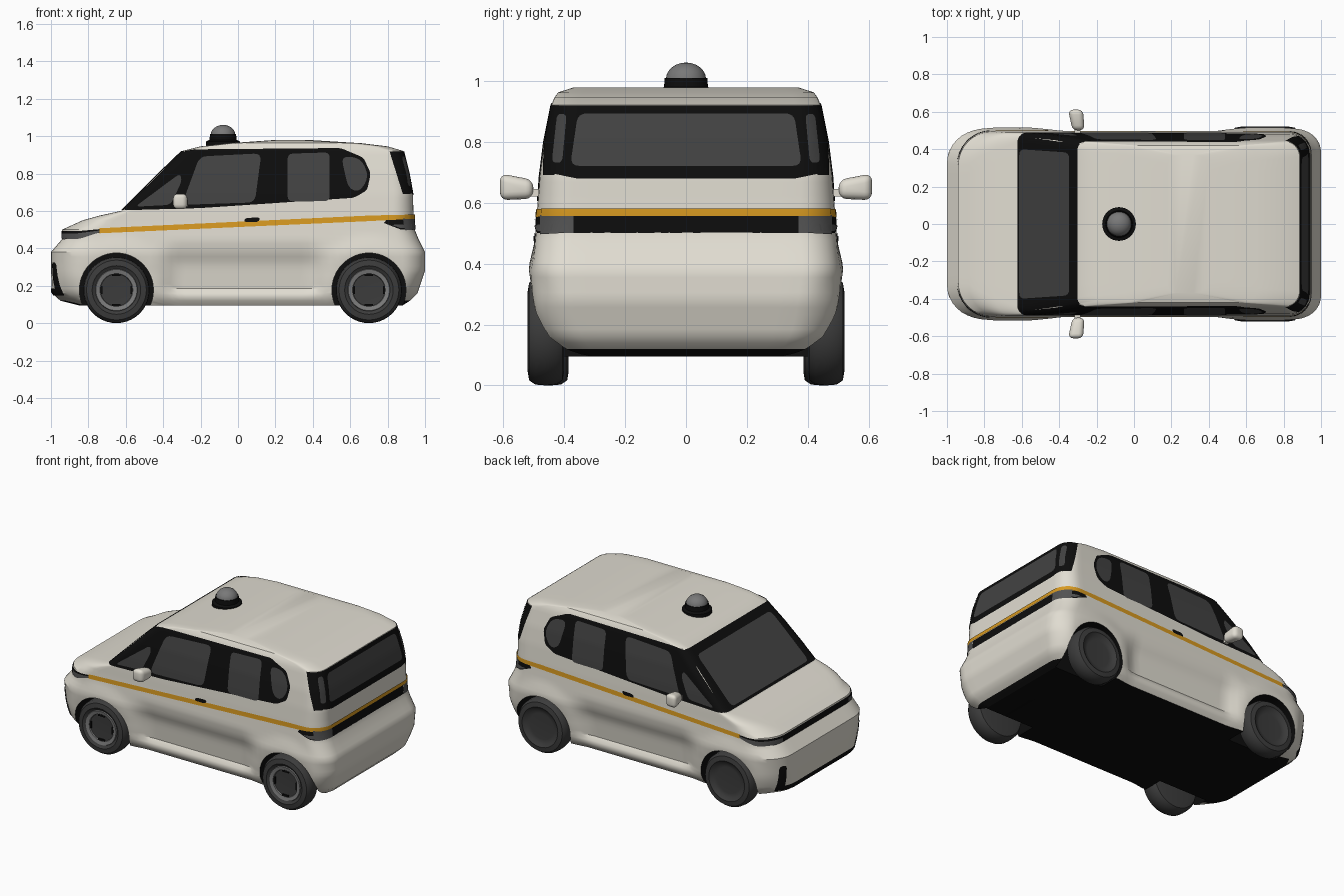
import bpy, bmesh, math
from mathutils import Vector, Matrix
from mathutils.bvhtree import BVHTree

if "Cube" in bpy.data.objects:
    bpy.data.objects.remove(bpy.data.objects["Cube"])


def mat(name, r, g, b):
    m = bpy.data.materials.new(name)
    m.diffuse_color = (r, g, b, 1)
    m.use_nodes = True
    m.node_tree.nodes["Principled BSDF"].inputs["Base Color"].default_value = m.diffuse_color
    return m


WHITE = mat("cream paint", .75, .72, .64)
BLACK = mat("black trim", .004, .004, .004)
GLASS = mat("dark glass", .055, .055, .055)
ORANGE = mat("orange stripe", .68, .32, .015)
TYRE = mat("tyre grey", .045, .045, .045)
RIM = mat("rim grey", .2, .2, .2)
LAMP = mat("lamp grey", .085, .085, .085)
DOME = mat("dome grey", .19, .19, .19)


def shade(ob, angle):
    bpy.ops.object.select_all(action='DESELECT')
    ob.select_set(True)
    bpy.context.view_layer.objects.active = ob
    bpy.ops.object.shade_smooth_by_angle(angle=math.radians(angle))


def make(name, bm, mats, smooth=35):
    me = bpy.data.meshes.new(name)
    bm.to_mesh(me)
    bm.free()
    ob = bpy.data.objects.new(name, me)
    bpy.context.collection.objects.link(ob)
    for m in mats:
        me.materials.append(m)
    if smooth:
        shade(ob, smooth)
    return ob


def clamp(a):
    return max(0, min(1, a))


WHEELS = ((-.65, .505), (.70, .52))   # x and outer y
WZ = .177

# Body: rounded plan outlines stacked by height (z, front x, rear x, half width)
LEVELS = [
    (.095, -.85, .88, .44), (.12, -.95, .92, .46), (.16, -.995, .96, .475),
    (.28, -1, 1, .488), (.38, -1, 1, .503), (.45, -.94, .965, .498),
    (.50, -.94, .945, .494), (.55, -.83, .94, .49), (.575, -.74, .94, .489),
    (.60, -.625, .938, .487), (.69, -.535, .935, .48), (.80, -.425, .915, .466),
    (.92, -.30, .885, .442), (.945, -.20, .80, .432), (.962, -.05, .66, .42),
    (.978, .18, .40, .37)]


def flare(x, z):
    """Door recess, wheel-arch flare and tucked-in bumper ends."""
    f = -.032 * clamp((.45 - abs(x - .03)) / .1) * clamp((z - .15) / .03) * clamp((.44 - z) / .12)
    for wx, _ in WHEELS:
        f += .013 * clamp((.30 - math.hypot(x - wx, z - WZ)) / .08)
    return f - .06 * clamp((abs(x) - .8) / .1) * clamp((.28 - z) / .18) ** 2


def ring(L):
    z, xf, xr, w = L
    f = .05 + .13 * clamp((.60 - z) / .08)       # front corner radius
    r = .08 + .04 * clamp((.95 - z) / .45)       # rear corner radius
    half = [(xf, (w - f) * i / 6) for i in range(7)]
    for i in range(1, 9):
        a = math.pi / 2 * i / 8
        half.append((xf + f * (1 - math.cos(a)), w - f * (1 - math.sin(a))))
    half += [(xf + f + (xr - r - xf - f) * i / 44, w) for i in range(1, 44)]
    for i in range(9):
        a = math.pi / 2 * i / 8
        half.append((xr - r * (1 - math.sin(a)), w - r * (1 - math.cos(a))))
    half += [(xr, (w - r) * (1 - i / 6)) for i in range(1, 7)]
    half = [(x, y * (1 + flare(x, z) / w)) for x, y in half]
    return [(x, y, z) for x, y in half] + [(x, -y, z) for x, y in half[-2:0:-1]]


rows = []
for A, B in zip(LEVELS, LEVELS[1:]):
    n = math.ceil((B[0] - A[0]) / .025 - 1e-6)
    rows += [[a + (b - a) * k / n for a, b in zip(A, B)] for k in range(n)]
rows.append(LEVELS[-1])
bm = bmesh.new()
loops = [[bm.verts.new(p) for p in ring(r)] for r in rows]
for lo, hi in zip(loops, loops[1:]):
    for i in range(len(lo)):
        j = (i + 1) % len(lo)
        bm.faces.new((lo[i], lo[j], hi[j], hi[i]))
bm.faces.new(loops[0])
bm.faces.new(loops[-1])
bmesh.ops.recalc_face_normals(bm, faces=bm.faces[:])
for f in bm.faces:   # black floor and rear lower edge
    c = f.calc_center_median()
    if f.normal.z < -.95 or (c.z < .12 and c.x > .85):
        f.material_index = 1
TREE = BVHTree.FromBMesh(bm)
body = make("body_shell", bm, [WHITE, BLACK], 0)

# Wheel arches
bm = bmesh.new()
for wx, _ in WHEELS:
    for s in (-1, 1):
        bmesh.ops.create_cone(bm, cap_ends=True, segments=48, radius1=.198, radius2=.198, depth=.4,
                              matrix=Matrix.Translation((wx, s * .52, WZ)) @ Matrix.Rotation(math.pi / 2, 4, 'X'))
for f in bm.faces:
    f.material_index = 1
cutter = make("arch_cutter", bm, [WHITE, BLACK], 0)
cutter.hide_render = True
mod = body.modifiers.new("arches", 'BOOLEAN')
mod.operation, mod.object, mod.solver = 'DIFFERENCE', cutter, 'EXACT'
bpy.context.view_layer.objects.active = body
bpy.ops.object.modifier_apply(modifier="arches")
bpy.data.objects.remove(cutter)
shade(body, 30)


def rounded(pts, r):
    """Round every corner of a 2D outline."""
    out = []
    ps = [Vector(p) for p in pts]
    for i, p in enumerate(ps):
        a, b = ps[i - 1] - p, ps[(i + 1) % len(ps)] - p
        a *= min(r / a.length, .45)
        b *= min(r / b.length, .45)
        out += [p + a * (1 - t) ** 2 + b * t ** 2 for t in (0, .25, .5, .75, 1)]
    return out


def patch(name, pts, axis, side, m, off=.004, r=0):
    """Thin painted plate: a 2D outline projected on to the body along an axis."""
    if r:
        pts = rounded(pts, r)
    bm = bmesh.new()
    k = 0 if axis == 'y' else 1
    d = Vector((0, side, 0)) if k == 0 else Vector((side, 0, 0))
    bm.faces.new([bm.verts.new((p[0], 0, p[1]) if k == 0 else (0, p[0], p[1])) for p in pts])
    for dim, vals in ((k, [p[0] for p in pts]), (2, [p[1] for p in pts])):
        no = Vector((0, 0, 0))
        no[dim] = 1
        t = min(vals) + .015
        while t < max(vals):
            bmesh.ops.bisect_plane(bm, geom=bm.verts[:] + bm.edges[:] + bm.faces[:],
                                   plane_co=no * t, plane_no=no)
            t += .015
    miss = []
    for v in bm.verts:
        hit, n, _, _ = TREE.ray_cast(v.co + d * 3, -d)
        if hit is None:
            miss.append(v)
        else:
            v.co = hit + n * off
    bmesh.ops.delete(bm, geom=miss, context='VERTS')
    bm.normal_update()
    if sum(f.normal.dot(d) for f in bm.faces) < 0:
        bmesh.ops.reverse_faces(bm, faces=bm.faces[:])
    return make(name, bm, [m], 40)


def sides(name, m, off, r, *pts):
    for s, tag in ((-1, "right"), (1, "left")):
        patch(f"{name}_{tag}", pts, 'y', s, m, off, r)


def ends(name, end, m, off, r, *pts):
    for s, tag in ((-1, "right"), (1, "left")):
        patch(f"{name}_{tag}", [(s * y, z) for y, z in pts], 'x', end, m, off, r)


def across(name, end, m, off, r, *pts):
    patch(name, list(pts) + [(-y, z) for y, z in reversed(pts)], 'x', end, m, off, r)


# Side windows
sides("side_window_surround", BLACK, .003, .02, (-.615, .603), (-.298, .915), (-.22, .928), (.55, .935),
      (.67, .885), (.71, .80), (.69, .71), (.62, .67), (-.2, .615))
sides("quarter_pane", GLASS, .005, .03, (-.55, .622), (-.31, .80), (-.30, .76), (-.36, .632))
sides("front_door_pane", GLASS, .005, .04, (-.30, .632), (-.205, .89), (.125, .907), (.09, .645))
sides("rear_door_pane", GLASS, .005, .03, (.265, .65), (.265, .905), (.49, .912), (.49, .652))
sides("rear_side_pane", GLASS, .005, .05, (.55, .895), (.66, .88), (.70, .78), (.65, .70), (.59, .72))
sides("rear_window_wrap", BLACK, .003, 0, (.81, .918), (.875, .918), (.92, .69), (.88, .69))

# Stripe, lamps and handles on the sides
sides("side_stripe", ORANGE, .004, 0, (-.74, .48), (-.74, .507), (.70, .575), (.925, .58), (.925, .557), (.70, .545))
sides("tail_lamp_surround", BLACK, .003, 0, (.78, .535), (.80, .56), (.93, .56), (.93, .50), (.87, .50))
sides("tail_lamp_lens", LAMP, .005, 0, (.82, .525), (.925, .53), (.925, .507), (.87, .507))
sides("headlamp_surround", BLACK, .003, 0, (-.93, .445), (-.93, .485), (-.73, .503), (-.73, .485))
sides("headlamp_lens", LAMP, .005, 0, (-.93, .447), (-.93, .47), (-.74, .495), (-.74, .485), (-.85, .449))
sides("door_handle", BLACK, .006, .02, (.03, .54), (.04, .562), (.12, .565), (.11, .54))

# Front
across("windscreen_surround", -1, BLACK, .003, 0, (.47, .603), (.425, .919))
across("windscreen", -1, GLASS, .005, .03, (.40, .615), (.382, .878))
across("nose_strip", -1, BLACK, .004, 0, (.47, .452), (.47, .493))
across("lower_grille", -1, BLACK, .004, 0, (.375, .15), (.375, .185))
ends("grille_upright", -1, BLACK, .004, .02, (.365, .15), (.37, .325), (.415, .325), (.41, .15))
ends("headlamp_front", -1, LAMP, .006, 0, (.34, .452), (.34, .48), (.46, .48), (.46, .448))

# Rear
across("rear_window_surround", 1, BLACK, .003, 0, (.36, .68), (.46, .70), (.455, .83), (.425, .918))
across("rear_window", 1, GLASS, .005, .03, (.38, .72), (.355, .892))
across("rear_black_band", 1, BLACK, .004, 0, (.37, .50), (.37, .557))
across("rear_stripe", 1, ORANGE, .006, 0, (.47, .557), (.47, .58))
ends("rear_slim_pane", 1, GLASS, .006, .02, (.39, .89), (.42, .89), (.437, .73), (.405, .73))
ends("tail_lamp_rear", 1, LAMP, .005, 0, (.37, .50), (.37, .56), (.475, .56), (.475, .495))


def lathe(name, prof, m, loc, rot=None, seg=40):
    """Spin a (radius, height) profile round z, then turn and place it."""
    bm = bmesh.new()
    vs = [bm.verts.new((r, 0, h)) for r, h in prof]
    es = [bm.edges.new(p) for p in zip(vs, vs[1:])]
    bmesh.ops.spin(bm, geom=vs + es, cent=(0, 0, 0), axis=(0, 0, 1), angle=2 * math.pi, steps=seg)
    bmesh.ops.remove_doubles(bm, verts=bm.verts[:], dist=1e-4)
    bmesh.ops.recalc_face_normals(bm, faces=bm.faces[:])
    bm.transform(Matrix.Translation(loc) @ (rot or Matrix()))
    return make(name, bm, [m])


# Wheels: pale rim rings and slots only on the -y side
TREAD = [(.13, .06), (.16, .055), (.174, .035)]
TYRE_PROFILE = ([(0, -.06)] + [(r, -h) for r, h in TREAD] + [(.177, 0)] + TREAD[::-1]
                + [(.11, .045), (.085, .04), (0, .05)])
for wx, wy in WHEELS:
    for s in (-1, 1):
        tag = ("front" if wx < 0 else "rear") + ("_right" if s < 0 else "_left")
        rot = Matrix.Rotation(-s * math.pi / 2, 4, 'X')
        loc = (wx, s * (wy - .06), WZ)
        lathe("tyre_" + tag, TYRE_PROFILE, TYRE, loc, rot)
        if s < 0:
            lathe("rim_ring_" + tag, [(.113, .046), (.110, .054), (.088, .049), (.085, .038)], RIM, loc, rot)
            bm = bmesh.new()
            for k in range(4):
                bmesh.ops.create_cube(bm, size=1, matrix=Matrix.Translation(loc) @ rot
                                      @ Matrix.Rotation(k * math.pi / 2, 4, 'Z')
                                      @ Matrix.Translation((.08, 0, .045)) @ Matrix.Diagonal((.012, .045, .009, 1)))
            make("rim_slots_" + tag, bm, [BLACK], 0)

# Roof beacon
lathe("beacon_base", [(0, .94), (.09, .945), (.09, .972), (.072, .98), (.07, 1.01), (0, 1.01)], BLACK, (-.08, 0, 0))
lathe("beacon_dome", [(.066 * math.cos(a * .2618), 1.005 + .055 * math.sin(a * .2618)) for a in range(7)],
      DOME, (-.08, 0, 0))

# Door mirrors
for s, tag in ((-1, "right"), (1, "left")):
    bm = bmesh.new()
    bmesh.ops.create_cube(bm, size=1, matrix=Matrix.Diagonal((.08, .11, .088, 1)))
    for v in bm.verts:   # narrower towards the body, swept back
        if v.co.y * s < 0:
            v.co.z = v.co.z * .7 - .008
            v.co.x = v.co.x * .8 + .015
    bmesh.ops.bevel(bm, geom=bm.edges[:], offset=.026, segments=4, profile=.5, affect='EDGES')
    bmesh.ops.create_cube(bm, size=1, matrix=Matrix.Translation((.01, -s * .055, -.02)) @ Matrix.Diagonal((.03, .06, .025, 1)))
    bm.transform(Matrix.Translation((-.312, s * .556, .652)))
    make("door_mirror_" + tag, bm, [WHITE])
